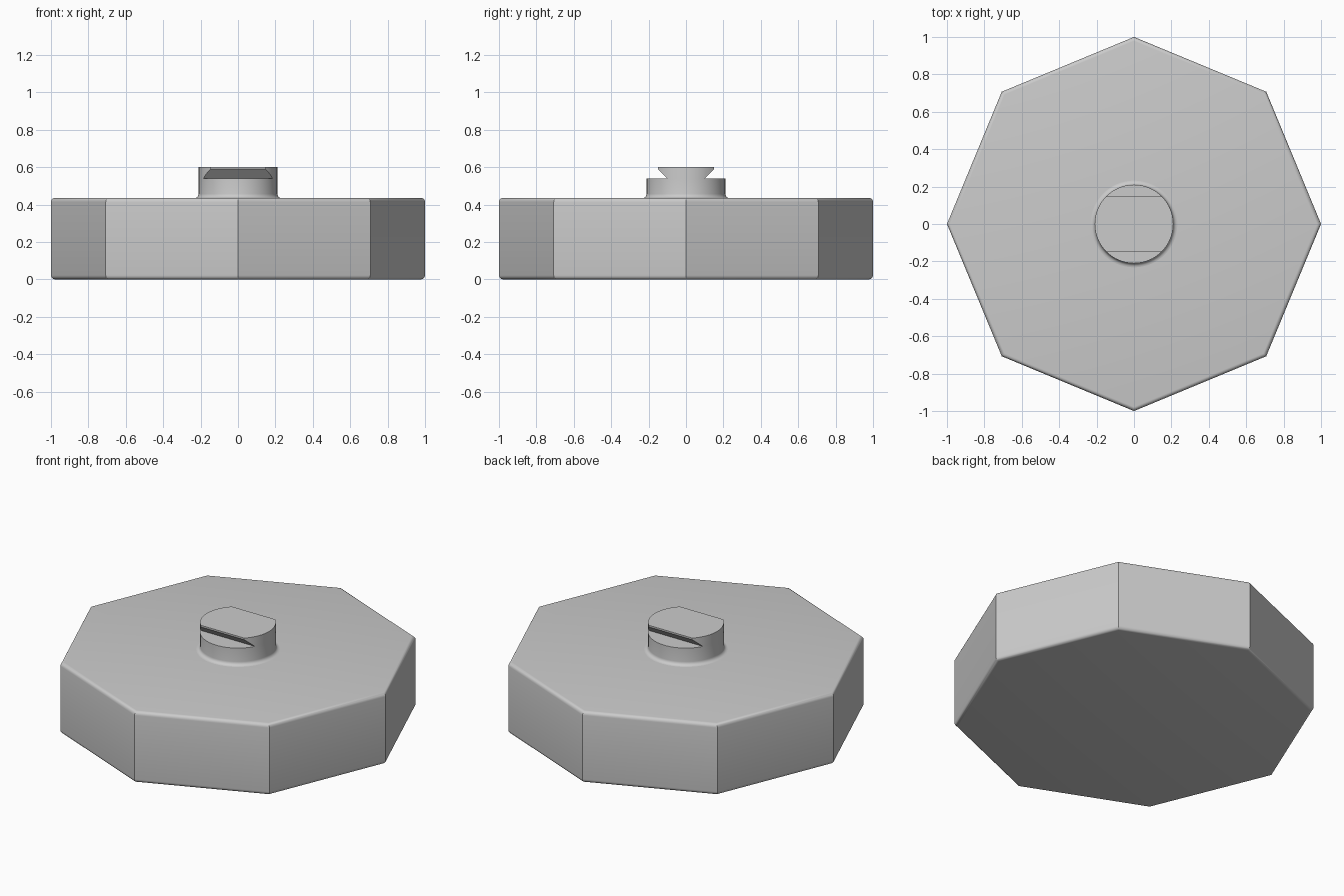
import bpy
import bmesh
from math import sin, cos, pi
from mathutils import Vector

cube = bpy.data.objects.get("Cube")
if cube:
    bpy.data.objects.remove(cube)

grey = bpy.data.materials.new("plain_grey")
grey.use_nodes = True
COLOUR = (0.6, 0.6, 0.6, 1)
grey.diffuse_color = COLOUR
grey.node_tree.nodes["Principled BSDF"].inputs["Base Color"].default_value = COLOUR


def lathe(profile, sides):
    """Revolve (radius, height) points around z and cap both ends."""
    bm = bmesh.new()
    rings = [[bm.verts.new((r * cos(2 * pi * i / sides), r * sin(2 * pi * i / sides), z))
              for i in range(sides)] for r, z in profile]
    for low, high in zip(rings, rings[1:]):
        for i in range(sides):
            j = (i + 1) % sides
            bm.faces.new((low[i], low[j], high[j], high[i]))
    bm.faces.new(rings[0][::-1])
    bm.faces.new(rings[-1])
    return bm


def finish(bm, name):
    bmesh.ops.recalc_face_normals(bm, faces=bm.faces)
    mesh = bpy.data.meshes.new(name)
    bm.to_mesh(mesh)
    bm.free()
    obj = bpy.data.objects.new(name, mesh)
    mesh.materials.append(grey)
    bpy.context.collection.objects.link(obj)
    bpy.ops.object.select_all(action="DESELECT")
    obj.select_set(True)
    bpy.context.view_layer.objects.active = obj
    bpy.ops.object.shade_smooth_by_angle(angle=pi / 6)


def arc(cx, cz, radius, start, end, steps=5):
    angles = [start + (end - start) * i / steps for i in range(steps + 1)]
    return [(cx + radius * cos(a), cz + radius * sin(a)) for a in angles]


TOP = 0.435     # top of the octagonal base
SHELF = 0.54    # ledge at the foot of the dovetail
PEAK = 0.6
ROUND = 0.022
STEM = 0.21

# Octagonal base with rounded top and bottom rims
rim = arc(1 - ROUND, ROUND, ROUND, -pi / 2, 0) + arc(1 - ROUND, TOP - ROUND, ROUND, 0, pi / 2)
finish(lathe(rim, 8), "octagonal_base")

# Round stem with a fillet where it meets the base
fillet = arc(STEM + ROUND, TOP + ROUND, ROUND, 1.5 * pi, pi)
finish(lathe(fillet + [(STEM, SHELF)], 64), "stem")

# Dovetail head: a disc trimmed by upright and undercut planes on both sides
head = lathe([(STEM, SHELF), (STEM, PEAK)], 64)
for side in (-1, 1):
    for point, normal in (((0, side * 0.15, PEAK), (0, side, 0)),
                          ((0, side * 0.1, SHELF), (0, side, -1))):
        cut = bmesh.ops.bisect_plane(
            head, geom=head.verts[:] + head.edges[:] + head.faces[:],
            plane_co=Vector(point), plane_no=Vector(normal).normalized(), clear_outer=True)
        edges = [e for e in cut["geom_cut"] if isinstance(e, bmesh.types.BMEdge)]
        bmesh.ops.holes_fill(head, edges=edges)
finish(head, "dovetail_head")
